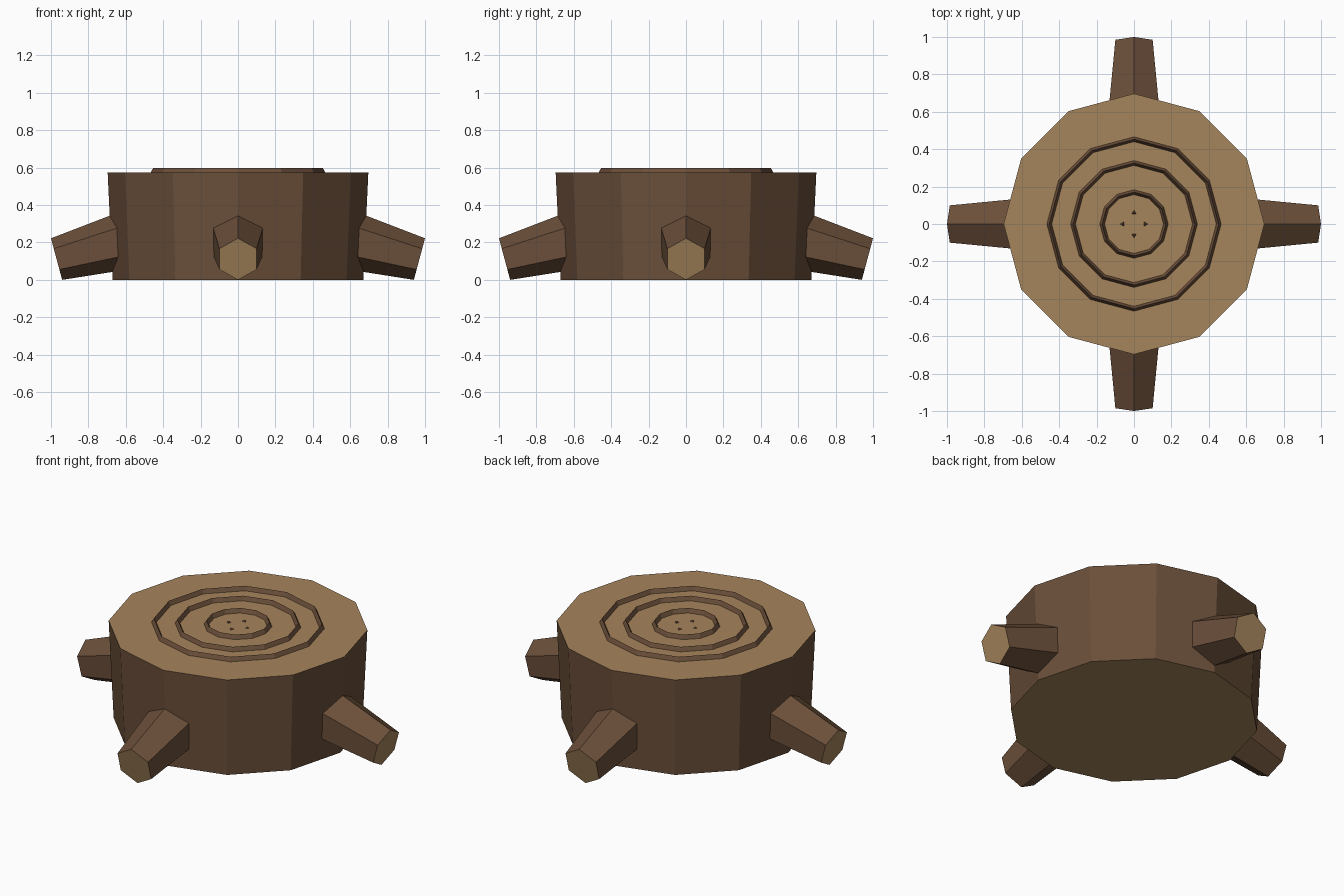
import bpy, math
from mathutils import Vector, Matrix

cube = bpy.data.objects.get("Cube")
if cube:
    bpy.data.objects.remove(cube, do_unlink=True)


def material(name, color):
    m = bpy.data.materials.new(name)
    m.use_nodes = True
    m.diffuse_color = (*color, 1)
    m.node_tree.nodes["Principled BSDF"].inputs["Base Color"].default_value = (*color, 1)
    return m


bark = material("bark brown", (0.147, 0.078, 0.042))
wood = material("cut wood tan", (0.38, 0.235, 0.108))


def add_mesh(name, verts, faces, mats, cap_sides=None):
    mesh = bpy.data.meshes.new(name)
    mesh.from_pydata(verts, [], faces)
    for m in mats:
        mesh.materials.append(m)
    if cap_sides:
        for p in mesh.polygons:
            p.material_index = int(len(p.vertices) == cap_sides)
    obj = bpy.data.objects.new(name, mesh)
    bpy.context.collection.objects.link(obj)
    return obj


def frustum(name, sides, r0, r1, length, matrix=Matrix()):
    """Tapered prism along local z, bark sides and cut wood ends."""
    verts = []
    for r, z in ((r0, 0), (r1, length)):
        for i in range(sides):
            a = math.tau * i / sides
            verts.append(matrix @ Vector((r * math.cos(a), r * math.sin(a), z)))
    faces = [(i, (i + 1) % sides, sides + (i + 1) % sides, sides + i) for i in range(sides)]
    faces += [tuple(reversed(range(sides))), tuple(range(sides, 2 * sides))]
    return add_mesh(name, verts, faces, (bark, wood), sides)


# Trunk
TOP = 0.575
frustum("trunk", 12, 0.67, 0.697, TOP)

# Growth rings: ridged 12-sided loops on the cut top
for name, radius in (("outer", 0.453), ("middle", 0.326), ("inner", 0.17)):
    verts, faces = [], []
    for i in range(12):
        a = math.tau * i / 12
        for j in range(4):
            b = math.tau * j / 4
            r = radius + 0.013 * math.cos(b)
            verts.append((r * math.cos(a), r * math.sin(a), TOP + 0.024 * math.sin(b)))
            k, n = (i + 1) % 12, (j + 1) % 4
            faces.append((i * 4 + j, k * 4 + j, k * 4 + n, i * 4 + n))
    add_mesh(name + "_growth_ring", verts, faces, (bark,))

# Small bark points around the centre
for i in range(4):
    spin = Matrix.Rotation(math.tau * i / 4, 4, "Z")
    points = [(0.054, -0.012, TOP), (0.075, 0, TOP), (0.054, 0.012, TOP), (0.06, 0, TOP + 0.008)]
    add_mesh("centre_point_%d" % (i + 1), [spin @ Vector(p) for p in points],
             [(0, 2, 1), (0, 1, 3), (1, 2, 3), (2, 0, 3)], (bark,))

# Four root stubs sloping outward and down
tilt, length = math.radians(15), 0.5
axis = Vector((math.cos(tilt), 0, -math.sin(tilt)))
start = Vector((0.97, 0, 0.111)) - axis * length
place = Matrix.Translation(start) @ Matrix.Rotation(math.pi / 2 + tilt, 4, "Y")
for i, name in enumerate(("left", "back", "right", "front")):
    frustum(name + "_root", 6, 0.168, 0.115, length,
            Matrix.Rotation(math.tau * i / 4, 4, "Z") @ place)
